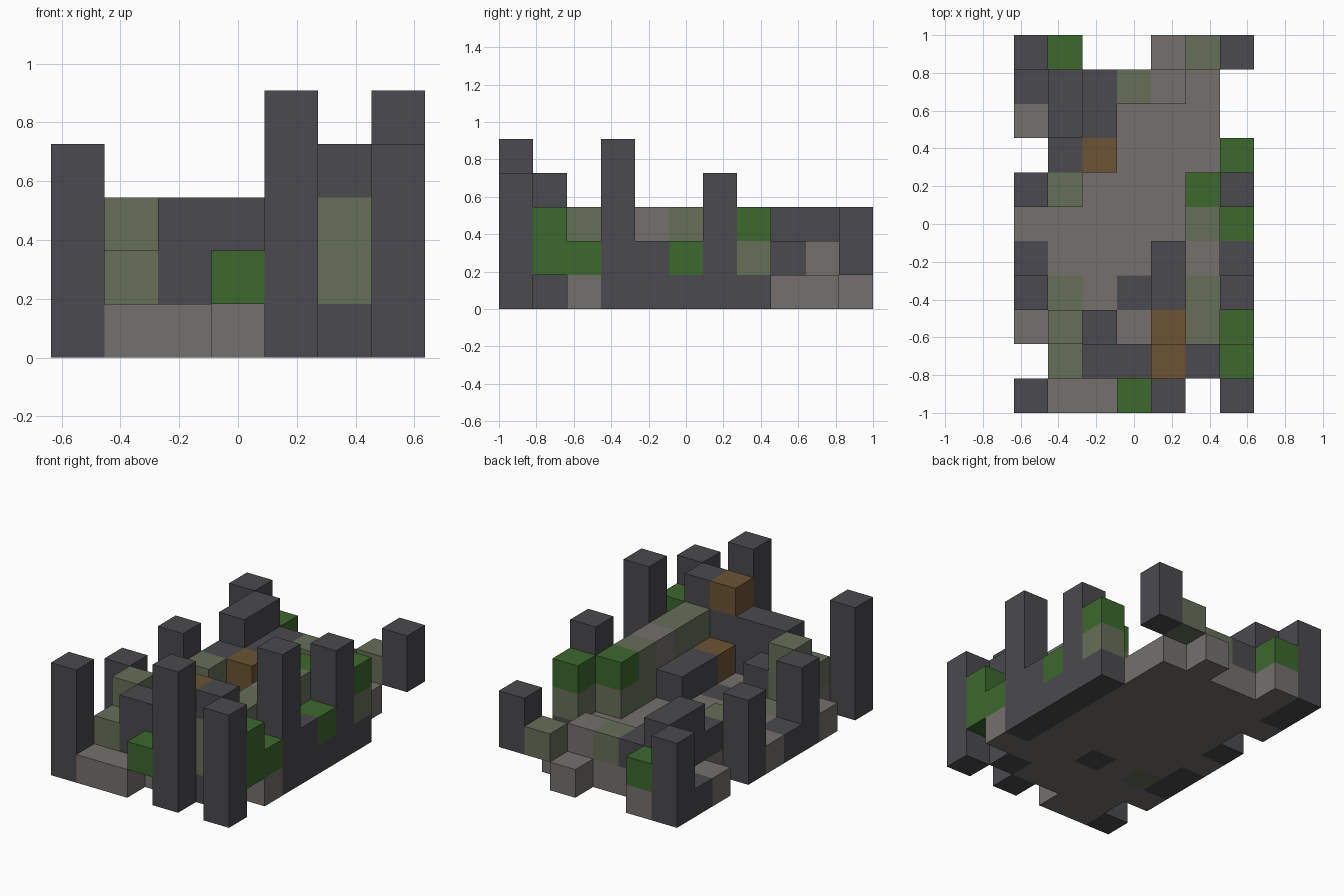
import bpy
import bmesh
from mathutils import Vector

default = bpy.data.objects.get("Cube")
if default:
    bpy.data.objects.remove(default, do_unlink=True)

# Block grid: seven wide, eleven deep, five tall
UNIT = 2 / 11
ORIGIN = Vector((-3.5, -5.5, 0))

COLOURS = {
    "dark_stone": (0.069, 0.068, 0.077),
    "worn_stone": (0.178, 0.162, 0.150),
    "mossy_stone": (0.133, 0.156, 0.098),
    "leaf_green": (0.045, 0.138, 0.026),
    "old_wood": (0.147, 0.087, 0.034),
}
DARK, WORN, MOSSY, LEAF, WOOD = COLOURS


def make_material(name, rgb):
    mat = bpy.data.materials.new(name)
    mat.use_nodes = True
    colour = (*rgb, 1)
    mat.diffuse_color = colour
    shader = mat.node_tree.nodes["Principled BSDF"]
    shader.inputs["Base Color"].default_value = colour
    shader.inputs["Roughness"].default_value = 0.9
    return mat


materials = {name: make_material(name, rgb) for name, rgb in COLOURS.items()}
cells = {}


def fill(part, colour, x, y, z=0, wide=1, deep=1, tall=1):
    """Fill a box of blocks; a later box replaces an earlier one."""
    for i in range(x, x + wide):
        for j in range(y, y + deep):
            for k in range(z, z + tall):
                cells[i, j, k] = (part, colour)


# Foundation slab with its ragged edge
fill("foundation", WORN, 1, 1, wide=5, deep=9)
fill("foundation", WORN, 1, 0, wide=2)
for x, y in ((1, 10), (4, 10), (0, 2), (0, 5), (0, 8), (6, 2)):
    fill("foundation", WORN, x, y)
for x, y in ((0, 4), (0, 9), (3, 3), (5, 1)):
    fill("foundation", DARK, x, y)
fill("foundation", DARK, 6, 4, deep=4)
fill("foundation", MOSSY, 1, 3)

# Standing pillars
for x, y, height in ((0, 0, 4), (4, 0, 5), (6, 0, 4), (0, 3, 3),
                     (6, 3, 5), (0, 6, 3), (6, 6, 4), (0, 10, 3)):
    fill("pillars", DARK, x, y, tall=height)

# Front wall
fill("front_wall", MOSSY, 1, 1, z=1)
fill("front_wall", MOSSY, 1, 2, z=1, tall=2)
fill("front_wall", DARK, 2, 1, z=1, wide=3, tall=2)
fill("front_wall", DARK, 2, 2, z=1)
fill("front_wall", MOSSY, 5, 1, z=1, tall=2)
fill("front_wall", DARK, 5, 1, z=3)

# Left wall
fill("left_wall", MOSSY, 5, 2, z=1, deep=5, tall=2)
fill("left_wall", WORN, 5, 4, z=1, tall=2)
fill("left_wall", DARK, 6, 4, z=1)
fill("left_wall", MOSSY, 6, 7, z=1)

# Inner ledge and wooden blocks
fill("inner_ledge", DARK, 4, 3, z=1, deep=2)
fill("wooden_blocks", WOOD, 4, 1, z=3)
fill("wooden_blocks", WOOD, 4, 2, z=1)
fill("wooden_blocks", WOOD, 2, 7, z=1)

# Back wall
fill("back_wall", DARK, 1, 8, z=1, deep=2, tall=2)
fill("back_wall", DARK, 2, 8, z=1, deep=2)
fill("back_wall", DARK, 1, 7, z=1)
fill("back_wall", MOSSY, 1, 6, z=1)
fill("back_wall", MOSSY, 3, 9, z=1)
fill("back_wall", WORN, 4, 9, z=1)
fill("back_wall", MOSSY, 5, 10, z=1)
fill("back_corner", DARK, 6, 10, z=1, tall=2)

# Leaf blocks
for x, y, z in ((3, 0, 1), (6, 1, 1), (6, 1, 2), (6, 2, 1),
                (6, 5, 1), (5, 6, 2), (6, 7, 2), (1, 10, 1)):
    fill("leaf_blocks", LEAF, x, y, z)


def add_block(bm, cell, slot):
    """Add only the sides of a block that touch open air."""
    centre = Vector(cell) + Vector((0.5, 0.5, 0.5)) + ORIGIN
    for axis in range(3):
        for sign in (-1, 1):
            normal = Vector((0, 0, 0))
            normal[axis] = sign
            if tuple(c + int(n) for c, n in zip(cell, normal)) in cells:
                continue
            side = Vector((0, 0, 0))
            side[(axis + 1) % 3] = 1
            up = normal.cross(side)
            corners = (-side - up, side - up, side + up, up - side)
            face = bm.faces.new([bm.verts.new((centre + (normal + c) / 2) * UNIT)
                                 for c in corners])
            face.material_index = slot


# One mesh for each part
for part in dict.fromkeys(p for p, _ in cells.values()):
    own = {cell: colour for cell, (p, colour) in cells.items() if p == part}
    slots = list(dict.fromkeys(own.values()))
    bm = bmesh.new()
    for cell, colour in own.items():
        add_block(bm, cell, slots.index(colour))
    bmesh.ops.remove_doubles(bm, verts=bm.verts, dist=UNIT / 100)
    mesh = bpy.data.meshes.new(part)
    bm.to_mesh(mesh)
    bm.free()
    for name in slots:
        mesh.materials.append(materials[name])
    bpy.context.collection.objects.link(bpy.data.objects.new(part, mesh))
